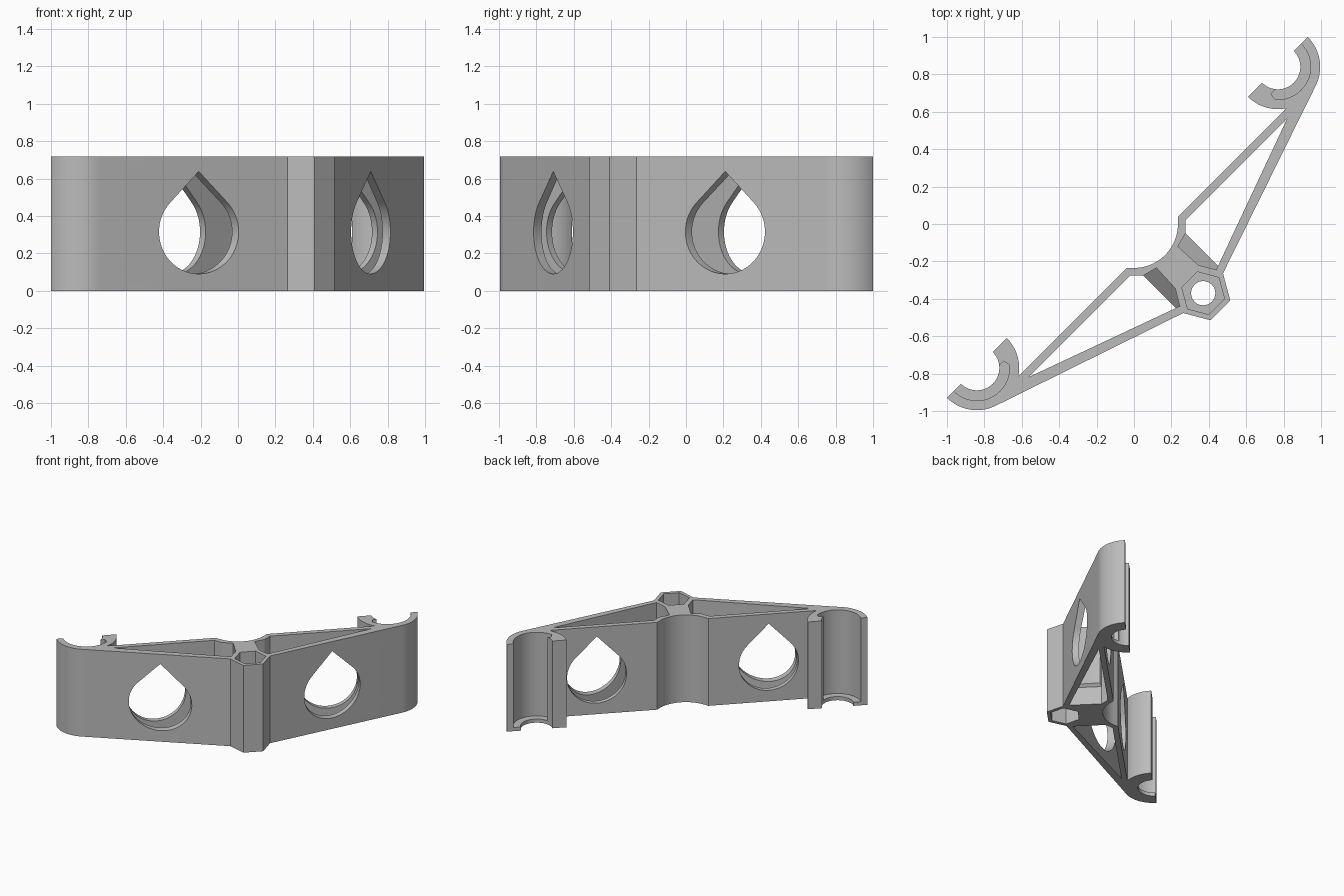
import bpy, bmesh
from math import sin, cos, pi, radians
from mathutils import Matrix

cube = bpy.data.objects.get("Cube")
if cube:
    bpy.data.objects.remove(cube, do_unlink=True)

HEIGHT = 0.717
CLIP = (1.138, 0.05)
UPRIGHT = Matrix.Rotation(pi / 2, 4, 'X')

grey = bpy.data.materials.new("plain_grey")
grey.use_nodes = True
colour = (0.5, 0.5, 0.5, 1)
grey.diffuse_color = colour
grey.node_tree.nodes["Principled BSDF"].inputs["Base Color"].default_value = colour


def arc(centre, r, start, end, n=24):
    angles = [radians(start + (end - start) * i / n) for i in range(n + 1)]
    return [(centre[0] + r * cos(a), centre[1] + r * sin(a)) for a in angles]


def flip(points, side):
    return [(side * x, y) for x, y in points]


def prism(name, points, low, high, matrix=None):
    """Extrude a closed outline from low to high."""
    bm = bmesh.new()
    face = bm.faces.new([bm.verts.new((x, y, low)) for x, y in points])
    top = bmesh.ops.extrude_face_region(bm, geom=[face])["geom"]
    verts = [g for g in top if isinstance(g, bmesh.types.BMVert)]
    bmesh.ops.translate(bm, vec=(0, 0, high - low), verts=verts)
    if matrix:
        bm.transform(matrix)
    bmesh.ops.recalc_face_normals(bm, faces=bm.faces)
    mesh = bpy.data.meshes.new(name)
    bm.to_mesh(mesh)
    bm.free()
    obj = bpy.data.objects.new(name, mesh)
    bpy.context.collection.objects.link(obj)
    return obj


def cut(target, cutter):
    """Subtract the cutter for good, then discard it."""
    mod = target.modifiers.new("cut", 'BOOLEAN')
    mod.operation = 'DIFFERENCE'
    mod.solver = 'EXACT'
    mod.object = cutter
    bpy.context.view_layer.objects.active = target
    bpy.ops.object.modifier_apply(modifier=mod.name)
    bpy.data.objects.remove(cutter, do_unlink=True)


# Half of the plan outline: saddle, back wall, clip, front wall, hex column
half = arc((0, 0), 0.235, -90, -45, 12)
half += [(0.194, -0.138)]
half += arc(CLIP, 0.226, -123.6, -180, 12)
half += arc(CLIP, 0.12, -180, 0, 32)
half += arc(CLIP, 0.226, 0, -72, 16)
half += [(0.15, -0.523), (0.075, -0.653)]
outline = half + flip(half[:0:-1], -1)
bracket = prism("bracket", outline, 0, HEIGHT)

cavity = [(0.979, -0.18), (0.209, -0.18), (0.16, -0.23), (0.081, -0.251),
          (0.088, -0.40), (0.138, -0.484)]
foot = [(-0.16, -0.1), (0.16, -0.1), (0.16, 0.15), (0.07, 0.24),
        (-0.07, 0.24), (-0.16, 0.15)]
teardrop = arc((0.65, 0.315), 0.225, 135, 405, 40) + [(0.65, 0.638)]
recess = (arc(CLIP, 0.175, 12, -140) + arc(CLIP, 0.148, -149, -149, 1)[:1]
          + arc(CLIP, 0.122, -142, -142, 1)[:1] + arc(CLIP, 0.08, -140, 12))

for side in (1, -1):
    # Open triangle between the walls, leaving a flared foot on the column
    hollow = prism("hollow", flip(cavity, side), -0.05, HEIGHT + 0.05)
    cut(hollow, prism("foot", foot, 0.05, 0.7, UPRIGHT))
    cut(bracket, hollow)
    # Teardrop window through both walls
    cut(bracket, prism("window", flip(teardrop, side), -0.02, 0.7, UPRIGHT))
    # Clip recess that leaves a lip at the bottom
    cut(bracket, prism("recess", flip(recess, side), 0.03, HEIGHT + 0.05))

# Hexagonal pockets at both ends, joined by a bolt hole
AXIS = (0, -0.523)
hexagon = arc(AXIS, 0.118, 0, 300, 5)
cut(bracket, prism("top_pocket", hexagon, 0.28, HEIGHT + 0.05))
cut(bracket, prism("bottom_pocket", hexagon, -0.05, 0.18))
cut(bracket, prism("bolt_hole", arc(AXIS, 0.065, 0, 345, 23), 0.1, 0.4))

# Turn into place and finish
bracket.data.transform(Matrix.Rotation(pi / 4, 4, 'Z'))
bracket.data.materials.clear()
bracket.data.materials.append(grey)
for poly in bracket.data.polygons:
    poly.material_index = 0
bpy.ops.object.select_all(action='DESELECT')
bracket.select_set(True)
bpy.context.view_layer.objects.active = bracket
bpy.ops.object.shade_smooth_by_angle(angle=radians(30))
